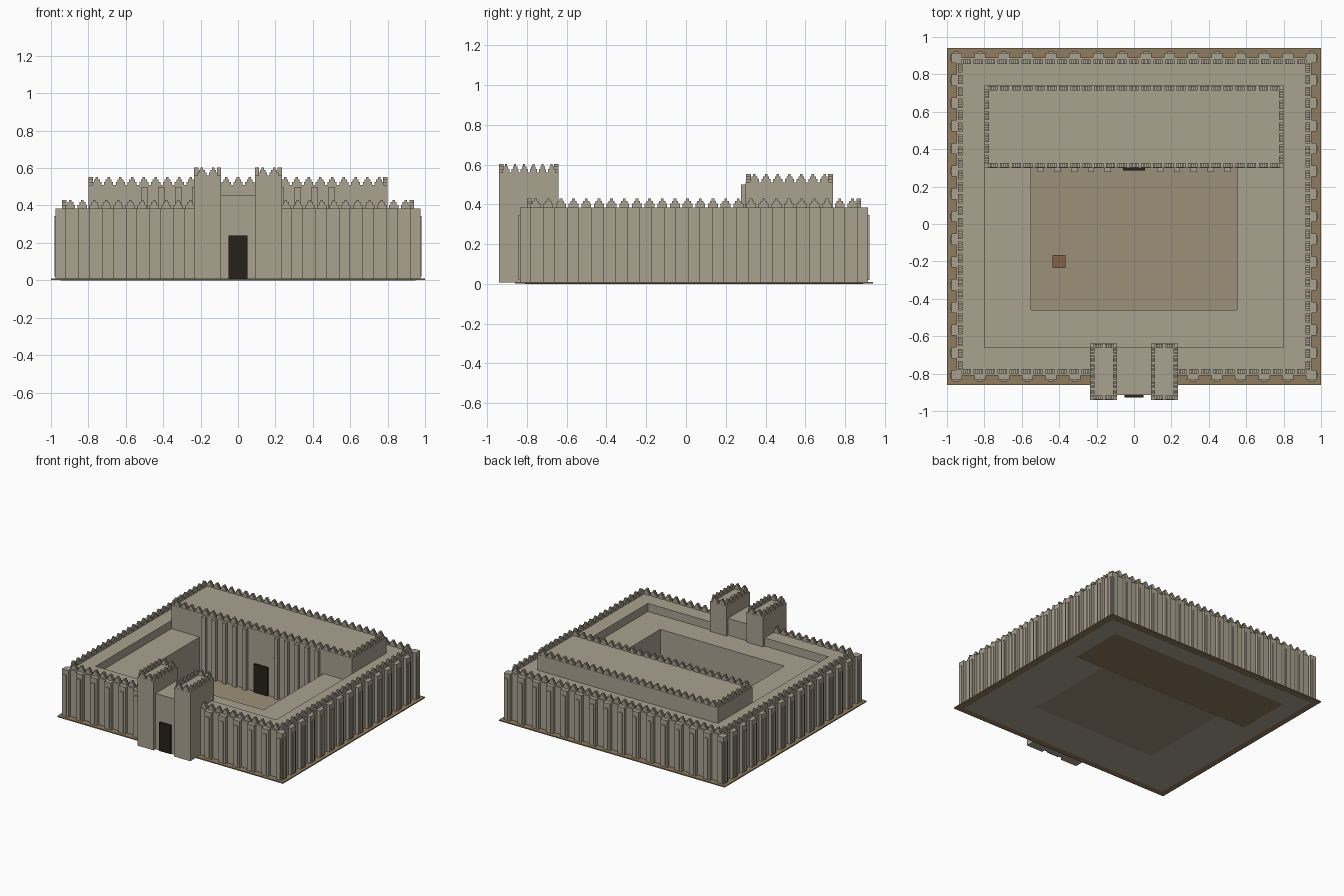
import bpy, bmesh
from mathutils import Matrix, Vector

if "Cube" in bpy.data.objects:
    bpy.data.objects.remove(bpy.data.objects["Cube"])

def material(name, rgb):
    m = bpy.data.materials.new(name)
    m.diffuse_color = (*rgb, 1)
    m.use_nodes = True
    m.node_tree.nodes["Principled BSDF"].inputs["Base Color"].default_value = m.diffuse_color
    return m

STONE = material("stone", (0.40, 0.36, 0.28))
EARTH = material("earth", (0.28, 0.20, 0.11))
PAVING = material("paving", (0.33, 0.28, 0.19))
WOOD = material("dark_wood", (0.02, 0.016, 0.01))
BRICK = material("brick", (0.24, 0.12, 0.06))

def finish(name, bm, mat):
    bmesh.ops.recalc_face_normals(bm, faces=bm.faces)
    me = bpy.data.meshes.new(name)
    bm.to_mesh(me)
    bm.free()
    me.materials.append(mat)
    ob = bpy.data.objects.new(name, me)
    bpy.context.collection.objects.link(ob)
    return ob

def add_box(bm, x0, x1, y0, y1, z0, z1):
    m = Matrix.Translation(((x0 + x1) / 2, (y0 + y1) / 2, (z0 + z1) / 2))
    bmesh.ops.create_cube(bm, size=1, matrix=m @ Matrix.Diagonal((x1 - x0, y1 - y0, z1 - z0, 1)))

def box(name, dims, mat=STONE):
    bm = bmesh.new()
    add_box(bm, *dims)
    return finish(name, bm, mat)

def frame(name, outer, inner, z0, z1, mat=STONE):
    """Rectangular ring extruded upward."""
    bm = bmesh.new()
    rings = []
    for x0, x1, y0, y1 in (outer, inner):
        for z in (z0, z1):
            rings.append([bm.verts.new((x, y, z)) for x, y in ((x0, y0), (x1, y0), (x1, y1), (x0, y1))])
    ob, ot, ib, it = rings
    for a, b in ((ob, ot), (ot, it), (it, ib), (ib, ob)):
        for i in range(4):
            j = (i + 1) % 4
            bm.faces.new((a[i], a[j], b[j], b[i]))
    return finish(name, bm, mat)

def add_merlon(bm, center, along, w, h, t):
    """Stepped battlement tooth: one profile, extruded by its thickness."""
    half = [(.5, 0), (.5, .4), (.32, .4), (.32, .72), (.14, .72), (.14, 1)]
    pts = half + [(-u, v) for u, v in reversed(half)]
    across = Vector((-along.y, along.x, 0))
    base = center - across * t / 2
    f = bm.faces.new([bm.verts.new(base + along * u * w + Vector((0, 0, v * h))) for u, v in pts])
    ext = bmesh.ops.extrude_face_region(bm, geom=[f])
    bmesh.ops.translate(bm, vec=across * t, verts=[v for v in ext["geom"] if isinstance(v, bmesh.types.BMVert)])

def merlons(name, x0, x1, y0, y1, z, step, h, t=0.024, skip=None):
    bm = bmesh.new()
    corners = [Vector(p) for p in ((x0, y0, z), (x1, y0, z), (x1, y1, z), (x0, y1, z))]
    for i in range(4):
        a, b = corners[i], corners[(i + 1) % 4]
        d = b - a
        n = max(2, round(d.length / step))
        for k in range(n):
            p = a + d * (k + 0.5) / n
            if skip and skip(p):
                continue
            add_merlon(bm, p, d.normalized(), d.length / n * 0.78, h, t)
    return finish(name, bm, STONE)

CY = 0.04                       # centre of the enclosure in y
X, Y0, Y1 = 0.95, CY - 0.85, CY + 0.85
TOP = 0.385

# ground, enclosure wall, inner rooms, courtyard
box("ground_slab", (-1, 1, CY - 0.9, CY + 0.9, 0.001, 0.01), EARTH)
frame("enclosure_wall", (-X, X, Y0, Y1), (-0.8, 0.8, -0.66, 0.74), 0, TOP)
frame("courtyard_rooms", (-0.8, 0.8, -0.66, 0.30), (-0.55, 0.55, -0.46, 0.2999), 0, 0.32)
box("courtyard_floor", (-0.55, 0.55, -0.46, 0.30, 0, 0.014), PAVING)
box("well", (-0.435, -0.365, -0.235, -0.165, 0, 0.05), BRICK)

# buttresses with raised ribs round the enclosure
bm = bmesh.new()
W, R = 0.03, 0.014
for i in range(16):
    x = -X + i * 2 * X / 15
    for y, s in ((Y0, -1), (Y1, 1)):
        if s < 0 and abs(x) < 0.24:
            continue
        for hw, d, z0, z1 in ((W, 0.025, 0.005, TOP), (R, 0.032, 0.02, 0.345)):
            a, b = sorted((y - s * 0.01, y + s * d))
            add_box(bm, max(x - hw, -X - 0.025), min(x + hw, X + 0.025), a, b, z0, z1)
for i in range(15):
    y = Y0 + i * (Y1 - Y0) / 14
    for s in (-1, 1):
        for hw, d, z0, z1 in ((W, 0.025, 0.005, TOP), (R, 0.032, 0.02, 0.345)):
            a, b = sorted((s * (X - 0.01), s * (X + d)))
            add_box(bm, a, b, max(y - hw, Y0 - 0.025), min(y + hw, Y1 + 0.025), z0, z1)
finish("wall_buttresses", bm, STONE)
merlons("wall_merlons", -0.928, 0.928, Y0 + 0.022, Y1 - 0.022, TOP, 0.063, 0.045,
        skip=lambda p: abs(p.x) < 0.25 and p.y < 0)

# great hall at the back
box("great_hall", (-0.8, 0.8, 0.30, 0.74, 0.01, 0.51))
merlons("hall_merlons", -0.786, 0.786, 0.314, 0.726, 0.51, 0.063, 0.042)
bm = bmesh.new()
for i in range(5):
    for s in (-1, 1):
        x = s * (0.14 + 0.09 * i)
        add_box(bm, x - 0.017, x + 0.017, 0.277, 0.31, 0.01, 0.50)
finish("hall_buttresses", bm, STONE)
box("hall_door", (-0.06, 0.06, 0.285, 0.31, 0.01, 0.24), WOOD)

# gatehouse: two towers, a linking block and its door
for s, side in ((-1, "left"), (1, "right")):
    x0, x1 = sorted((s * 0.09, s * 0.235))
    box("gate_tower_" + side, (x0, x1, -0.94, -0.64, 0.008, 0.56))
    merlons("gate_merlons_" + side, x0 + 0.012, x1 - 0.012, -0.928, -0.652, 0.56, 0.05, 0.042, 0.022)
box("gate_link", (-0.095, 0.095, -0.915, -0.66, 0.008, 0.455))
box("gate_door", (-0.05, 0.05, -0.927, -0.90, 0.01, 0.24), WOOD)
